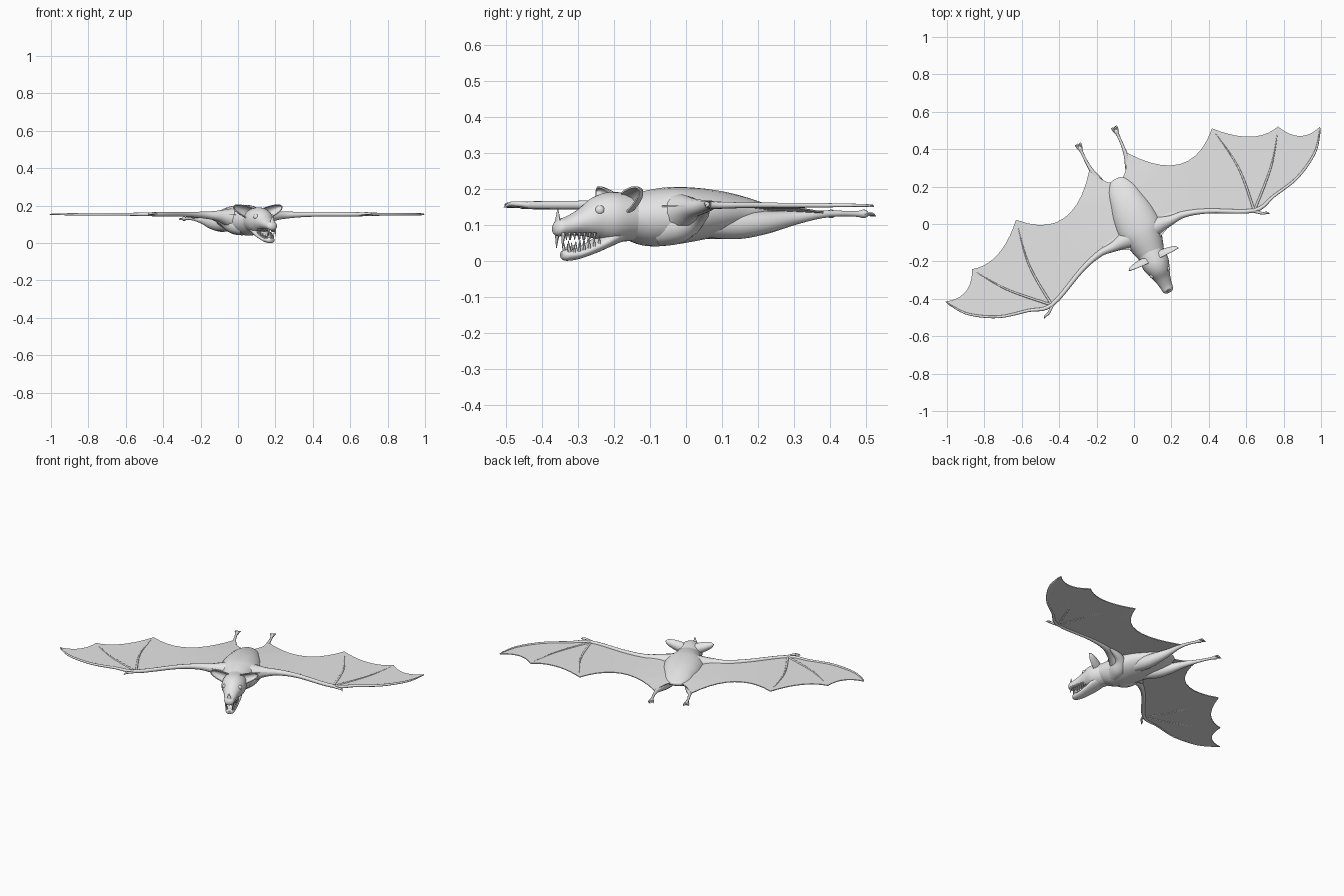
import bpy, bmesh, math
from mathutils import Vector, Matrix

if "Cube" in bpy.data.objects:
    bpy.data.objects.remove(bpy.data.objects["Cube"])

# The animal is modelled facing -y, then turned 25 degrees in the ground plane
PLACE = Matrix.Rotation(math.radians(25), 4, 'Z') @ Matrix.Translation((0.016, 0, 0))
grey = bpy.data.materials.new("pale grey")
grey.diffuse_color = (0.8, 0.8, 0.8, 1)
grey.use_nodes = True
grey.node_tree.nodes["Principled BSDF"].inputs["Base Color"].default_value = grey.diffuse_color


def finish(name, bm, mirror=False, thick=0):
    """Thicken, mirror, place and shade one part."""
    bmesh.ops.recalc_face_normals(bm, faces=bm.faces[:])
    if thick:
        bmesh.ops.solidify(bm, geom=bm.faces[:], thickness=thick)
    if mirror:
        copy = bmesh.ops.duplicate(bm, geom=bm.verts[:] + bm.edges[:] + bm.faces[:])["geom"]
        for g in copy:
            if isinstance(g, bmesh.types.BMVert):
                g.co.x *= -1
        bmesh.ops.reverse_faces(bm, faces=[g for g in copy if isinstance(g, bmesh.types.BMFace)])
    bm.transform(PLACE)
    me = bpy.data.meshes.new(name)
    bm.to_mesh(me)
    bm.free()
    me.materials.append(grey)
    for p in me.polygons:
        p.use_smooth = True
    me.set_sharp_from_angle(angle=math.radians(50))
    ob = bpy.data.objects.new(name, me)
    bpy.context.collection.objects.link(ob)
    return ob


def smooth(pts, n=5):
    """Catmull-Rom resampling of tuples of any length."""
    out = []
    for i in range(len(pts) - 1):
        a, b, c, d = (pts[max(0, min(len(pts) - 1, i + k))] for k in (-1, 0, 1, 2))
        for j in range(n):
            t = j / n
            out.append([0.5 * (2 * q + (r - p) * t + (2 * p - 5 * q + 4 * r - s) * t * t
                               + (3 * q - p - 3 * r + s) * t ** 3) for p, q, r, s in zip(a, b, c, d)])
    return out + [list(pts[-1])]


def skin(bm, rings):
    """Bridge rings of points and cap both ends."""
    vs = [[bm.verts.new(p) for p in r] for r in rings]
    n = len(vs[0])
    for a, b in zip(vs, vs[1:]):
        for i in range(n):
            bm.faces.new((a[i], a[(i + 1) % n], b[(i + 1) % n], b[i]))
    bm.faces.new(vs[0])
    bm.faces.new(vs[-1])


def loft(name, stations, sides=28):
    """Stations along y: (y, top z, bottom z, half width)."""
    bm = bmesh.new()
    rings = []
    for y, top, bot, w in smooth(stations):
        rings.append([(w * math.cos(a), y, (top + bot) / 2 + (top - bot) / 2 * math.sin(a))
                      for a in (math.tau * i / sides for i in range(sides))])
    skin(bm, rings)
    return finish(name, bm)


def tube(bm, pts, sides=12, n=5):
    """Tapered limb through (x, y, z, radius) points."""
    pts = smooth(pts, n)
    rings = []
    for i, p in enumerate(pts):
        t = (Vector(pts[min(i + 1, len(pts) - 1)][:3]) - Vector(pts[max(i - 1, 0)][:3])).normalized()
        u = t.cross(Vector((0, 0, 1)) if abs(t.z) < 0.9 else Vector((0, 1, 0))).normalized()
        v = t.cross(u)
        rings.append([Vector(p[:3]) + max(p[3], 0.0008) * (u * math.cos(a) + v * math.sin(a))
                      for a in (math.tau * k / sides for k in range(sides))])
    skin(bm, rings)


def tubes(name, paths, sides=12, n=5):
    bm = bmesh.new()
    for p in paths:
        tube(bm, p, sides, n)
    return finish(name, bm, mirror=True)


# Torso
loft("torso", [(-.21, .175, .07, .065), (-.15, .19, .045, .085), (-.1, .2, .04, .1),
               (-.04, .205, .045, .122), (.05, .2, .06, .115), (.13, .187, .078, .095),
               (.2, .168, .1, .075), (.25, .152, .125, .04), (.26, .145, .135, .012)])
# Head with upper snout, and the open lower jaw
loft("head", [(-.13, .18, .06, .068), (-.19, .188, .054, .073), (-.245, .19, .05, .073),
              (-.29, .176, .062, .058), (-.33, .146, .07, .043), (-.37, .124, .07, .034),
              (-.4, .114, .068, .028), (-.412, .1, .076, .013)])
loft("lower_jaw", [(-.2, .12, .056, .05), (-.25, .085, .036, .05), (-.29, .06, .02, .043),
                   (-.34, .035, .004, .033), (-.375, .031, 0, .025), (-.388, .026, .006, .011)])

# Eyes with a raised rim
bm = bmesh.new()
bmesh.ops.create_uvsphere(bm, u_segments=16, v_segments=10, radius=.014,
                          matrix=Matrix.Translation((.045, -.292, .14)))
finish("eyes", bm, mirror=True)

# Nose leaf: upright flattened spike
bm = bmesh.new()
bmesh.ops.create_cone(bm, cap_ends=True, segments=12, radius1=.02, radius2=.001, depth=.055,
                      matrix=Matrix.Translation((0, -.4, .12)) @ Matrix.Diagonal((1, .45, 1, 1)))
finish("nose_leaf", bm)

# Teeth: fangs plus small rows along both jaws
teeth = [[(.02, -.392, .078, .007), (.02, -.395, .035, .001)],
         [(.017, -.372, .025, .006), (.017, -.376, .056, .001)]]
for i in range(6):
    y, x = -.375 + i * .014, .024 + i * .003
    teeth.append([(x, y, .078, .005), (x, y, .058, .001)])
    teeth.append([(x - .002, y + .015, .022 + i * .004, .005), (x - .002, y + .015, .046 + i * .004, .001)])
tubes("teeth", teeth, 6, 1)

# Ears: cupped leaves opening forward
bm = bmesh.new()
base, tip, rows, cols = Vector((.045, -.215, .158)), Vector((.147, -.215, .196)), 10, 12
grid = []
for i in range(rows + 1):
    u = i / rows
    w = .036 * math.sqrt(max(0.0, 1 - u ** 1.8)) + .001
    grid.append([bm.verts.new(base.lerp(tip, u) + Vector((-.3 * w * math.cos(t), 1.0 * w * math.sin(t) - .2 * w,
                                                          .85 * w * math.cos(t))))
                 for t in (math.pi * j / cols for j in range(cols + 1))])
for a, b in zip(grid, grid[1:]):
    for j in range(cols):
        bm.faces.new((a[j], a[j + 1], b[j + 1], b[j]))
finish("ears", bm, mirror=True, thick=.005)

# Wing membrane: leading edge, then scalloped trailing edge to leg and tail
leading = [(0, -.1), (.075, -.125), (.14, -.095), (.249, -.074), (.374, -.111), (.48, -.158), (.597, -.214),
           (.726, -.186), (.882, -.15), (1.018, -.07), (1.085, .015)]
tips = [(1.103, .05), (.902, .147), (.578, .287), (.108, .365), (0, .245)]
sags = [(.968, .006), (.75, .103), (.345, .046), (.06, .235)]
outline = list(leading)
for a, c, b in zip(tips, sags, tips[1:]):
    for k in range(10):
        t = k / 10
        outline.append(tuple((1 - t) ** 2 * a[q] + 2 * t * (1 - t) * c[q] + t * t * b[q] for q in (0, 1)))
outline += [tips[-1], (0, .1)]


def wing_z(x, y):
    return .154 - .06 * max(0, y - .1) * max(0, 1 - x / .5) / .7


bm = bmesh.new()
face = bm.faces.new([bm.verts.new((x, y, 0)) for x, y in outline])
bmesh.ops.triangulate(bm, faces=[face])
for v in bm.verts:
    v.co.z = wing_z(v.co.x, v.co.y)
finish("wing_membrane", bm, mirror=True, thick=.005)

# Arm and long leading finger
tubes("wing_arms", [[(.04, -.06, .125, .068), (.11, -.06, .138, .045), (.17, -.064, .146, .027),
                     (.25, -.066, .15, .018), (.374, -.105, .154, .013), (.597, -.206, .154, .011),
                     (.726, -.18, .154, .008), (.882, -.144, .154, .007), (1.018, -.066, .154, .006),
                     (1.085, .015, .154, .004), (1.103, .05, .154, .002)]])
# Thin finger bones and the thumb claw
fingers = []
for x, y in tips[1:3]:
    fingers.append([(.597, -.207, .153, .007), (.597 * .5 + x * .5 + .03, (y - .207) * .5, .153, .005),
                    (x, y - .004, .152, .002)])
fingers.append([(.59, -.205, .154, .009), (.63, -.238, .158, .007), (.652, -.245, .156, .006),
                (.664, -.256, .148, .001)])
tubes("finger_bones", fingers, 8)

# Chest muscles spreading under the wing roots
tubes("chest_muscles", [[(.03, -.11, .085, .045), (.07, -.06, .1, .05), (.13, -.03, .128, .028),
                         (.22, -.045, .148, .008)]])
# Legs, feet and toes
tubes("legs", [[(.045, .03, .105, .04), (.062, .12, .1, .04), (.075, .2, .106, .032), (.085, .28, .118, .02),
                (.1, .35, .128, .012), (.106, .41, .131, .008), (.107, .465, .13, .008),
                (.107, .488, .13, .012), (.107, .5, .13, .006)]])
tubes("toes", [[(.107 + k * .004, .485, .13, .005), (.107 + k * .007, .505, .131, .004),
                (.107 + k * .008, .517, .123, .001)] for k in (-2, -1, 0, 1, 2)], 6, 3)
